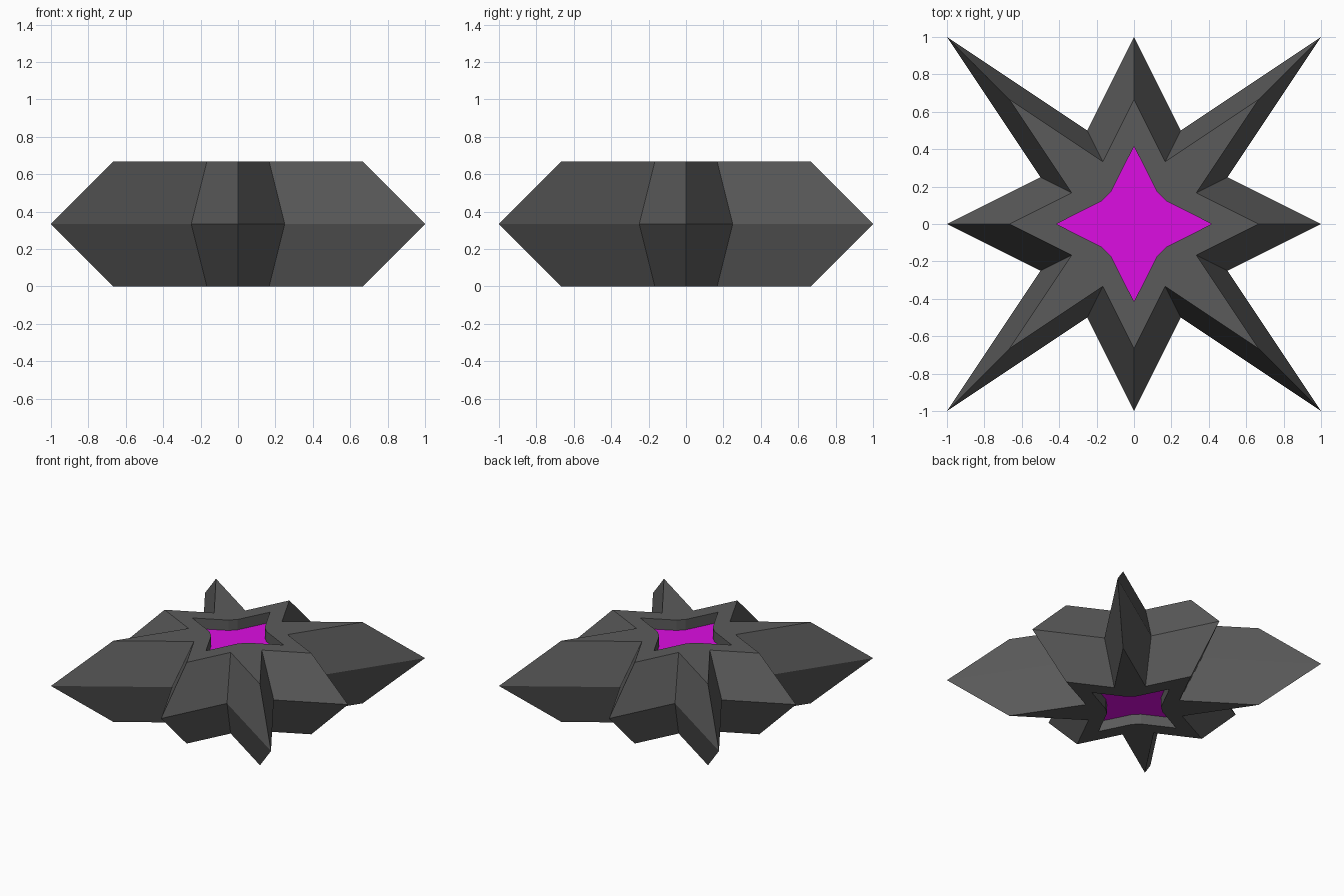
import bpy, bmesh

if "Cube" in bpy.data.objects:
    bpy.data.objects.remove(bpy.data.objects["Cube"])

H = 2 / 3          # total height
RECESS = 0.085     # depth of the top and bottom wells


def material(name, rgb):
    m = bpy.data.materials.new(name)
    m.diffuse_color = (*rgb, 1)
    m.use_nodes = True
    m.node_tree.nodes["Principled BSDF"].inputs["Base Color"].default_value = m.diffuse_color
    return m


def make(name, bm, mat):
    bmesh.ops.recalc_face_normals(bm, faces=bm.faces)
    me = bpy.data.meshes.new(name)
    bm.to_mesh(me)
    bm.free()
    me.materials.append(mat)
    ob = bpy.data.objects.new(name, me)
    bpy.context.collection.objects.link(ob)
    return ob


def four_way(quarter):
    """Repeat a quarter outline around z in 90 degree turns."""
    pts, out = list(quarter), []
    for _ in range(4):
        out += pts
        pts = [(-y, x) for x, y in pts]
    return out


def ring(bm, outline, scale, z):
    return [bm.verts.new((x * scale, y * scale, z)) for x, y in outline]


dark_grey = material("dark grey", (0.105, 0.105, 0.105))
magenta = material("magenta", (0.72, 0.004, 0.76))

star = four_way([(1, 0), (0.5, 0.25), (1, 1), (0.25, 0.5)])
hole = four_way([(0.415, 0), (0.172, 0.123), (0.148, 0.148), (0.123, 0.172)])

# Star body: bevelled eight-pointed rim with a star-shaped well on each side
bm = bmesh.new()
rings = [
    ring(bm, hole, 1, H - RECESS),
    ring(bm, hole, 1, H),
    ring(bm, star, 2 / 3, H),
    ring(bm, star, 1, H / 2),
    ring(bm, star, 2 / 3, 0),
    ring(bm, hole, 1, 0),
    ring(bm, hole, 1, RECESS),
]
n = len(star)
for a, b in zip(rings, rings[1:]):
    for i in range(n):
        j = (i + 1) % n
        bm.faces.new((a[i], a[j], b[j], b[i]))
make("star_body", bm, dark_grey)

# Core: solid coloured prism filling the middle between the two wells
bm = bmesh.new()
low, high = ring(bm, hole, 1, RECESS), ring(bm, hole, 1, H - RECESS)
bm.faces.new(low[::-1])
bm.faces.new(high)
for i in range(n):
    j = (i + 1) % n
    bm.faces.new((low[i], low[j], high[j], high[i]))
make("core", bm, magenta)
